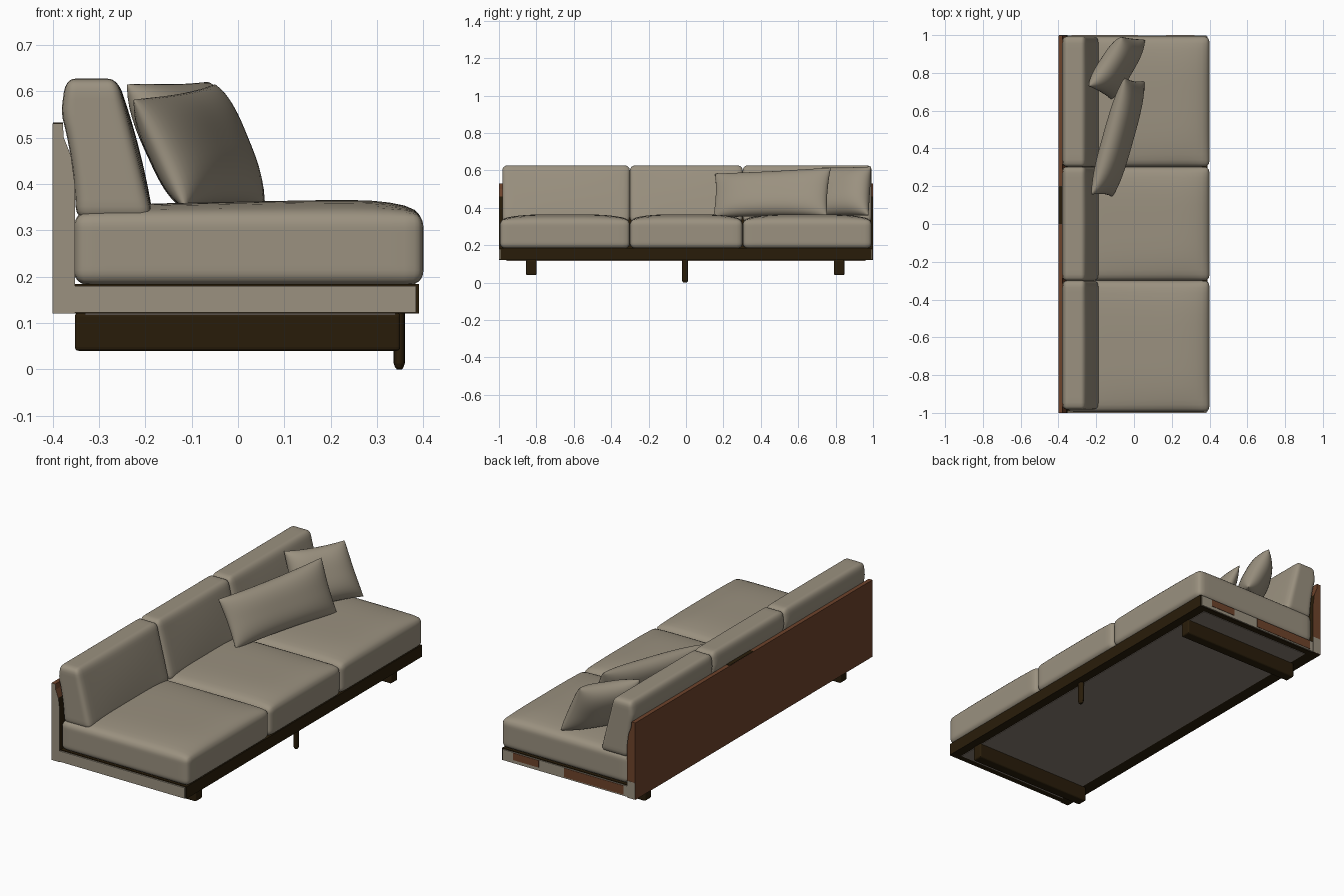
import bpy, bmesh, math
from mathutils import Vector

if "Cube" in bpy.data.objects:
    bpy.data.objects.remove(bpy.data.objects["Cube"])


def material(name, rgb):
    m = bpy.data.materials.new(name)
    m.diffuse_color = (*rgb, 1)
    m.use_nodes = True
    m.node_tree.nodes["Principled BSDF"].inputs["Base Color"].default_value = m.diffuse_color
    return m


TAN = material("tan_fabric", (0.325, 0.283, 0.214))
DARK = material("dark_wood", (0.022, 0.012, 0.003))
RED = material("red_brown_wood", (0.155, 0.056, 0.024))
GREY = material("grey_underside", (0.25, 0.21, 0.172))


def finish(bm, name, mats, smooth=False):
    bmesh.ops.recalc_face_normals(bm, faces=bm.faces)
    me = bpy.data.meshes.new(name)
    for f in bm.faces:
        f.smooth = smooth
    bm.to_mesh(me)
    bm.free()
    for m in mats:
        me.materials.append(m)
    ob = bpy.data.objects.new(name, me)
    bpy.context.collection.objects.link(ob)
    return ob


def box(name, x, y, z, mat, bevel=0.0):
    bm = bmesh.new()
    bmesh.ops.create_cube(bm, size=1)
    for v in bm.verts:
        v.co = [a + (c + 0.5) * (b - a) for c, (a, b) in zip(v.co, (x, y, z))]
    if bevel:
        bmesh.ops.bevel(bm, geom=bm.edges[:], offset=bevel, segments=3,
                        profile=0.5, affect='EDGES')
    return finish(bm, name, [mat])


def cushion(name, x, y, z, r, shape):
    """Rounded box with a dense grid, then reshaped by shape(u, v, w, point)."""
    bm = bmesh.new()
    bmesh.ops.create_cube(bm, size=2)
    bmesh.ops.subdivide_edges(bm, edges=bm.edges[:], cuts=19, use_grid_fill=True)
    rng = (x, y, z)
    for v in bm.verts:
        uvw = [math.sin(c * math.pi / 2) for c in v.co]
        p = Vector([(a + b) / 2 + c * (b - a) / 2 for c, (a, b) in zip(uvw, rng)])
        q = Vector([min(max(c, a + r), b - r) for c, (a, b) in zip(p, rng)])
        p = q + (p - q).normalized() * r
        u, t, w = [(2 * c - a - b) / (b - a) for c, (a, b) in zip(p, rng)]
        v.co = shape(u, t, w, p)
    return finish(bm, name, [TAN], True)


def seat_shape(u, v, w, p):
    crown = 0.03 * max(w, 0) * (1 - v ** 4) * (1 - u ** 6) * (0.8 + 0.25 * u)
    return p + Vector((0, 0, crown))


def back_shape(u, v, w, p):
    # leaning wedge: thick at the bottom, thin at the top
    h = (w + 1) / 2
    rear = -0.35 - 0.03 * min(1, h * 1.35) ** 2 + 0.008 * max(0, h - 0.8) * 5
    front = -0.182 - 0.078 * h + 0.008 * (1 - v * v) * (1 - w * w)
    return Vector((rear + (u + 1) / 2 * (front - rear), p.y, p.z))


# seat and back cushions
SPANS = ((-0.995, -0.300), (-0.300, 0.303), (0.303, 0.993))
for i, span in enumerate(SPANS):
    cushion(f"seat_cushion_{i + 1}", (-0.354, 0.4), span, (0.182, 0.338), 0.03, seat_shape)
    lo, hi = span
    cushion(f"back_cushion_{i + 1}", (-0.35, -0.19), (max(lo, -0.982), hi),
            (0.322, 0.627), 0.028, back_shape)


def pillow(name, corners, thick):
    """Corners: bottom near, bottom far, top far, top near."""
    a, b, c, d = [Vector(p) for p in corners]
    n = (b - a).cross(d - a).normalized()
    bm = bmesh.new()
    for side in (1, -1):
        grid = bmesh.ops.create_grid(bm, x_segments=24, y_segments=24, size=1)
        for v in grid["verts"]:
            s, t = [math.sin(k * math.pi / 2) for k in v.co.xy]
            bulge = max(0, (1 - abs(s) ** 3) * (1 - abs(t) ** 3)) ** 0.5 * thick / 2
            # edges pull in between the corners
            s2 = s * (1 - 0.03 * (1 - t * t))
            t2 = t * (1 - 0.06 * (1 - s * s))
            f, g = (s2 + 1) / 2, (t2 + 1) / 2
            p = a.lerp(b, f).lerp(d.lerp(c, f), g)
            v.co = p + n * bulge * side
    bmesh.ops.remove_doubles(bm, verts=bm.verts[:], dist=0.0004)
    finish(bm, name, [TAN], True)


# loose pillows
pillow("long_pillow", ((-0.115, 0.145, 0.35), (0.055, 0.755, 0.355),
                       (-0.05, 0.775, 0.615), (-0.225, 0.155, 0.582)), 0.125)
pillow("corner_pillow", ((-0.12, 0.66, 0.35), (0.058, 0.975, 0.36),
                         (-0.065, 0.99, 0.62), (-0.24, 0.73, 0.615)), 0.135)

# base frame with dark front, tan end boards and grey underside
box("base_frame", (-0.352, 0.39), (-0.992, 0.992), (0.12, 0.184), DARK)
box("near_end_board", (-0.352, 0.384), (-1.0, -0.992), (0.123, 0.18), TAN)
box("far_end_board", (-0.352, 0.384), (0.992, 0.998), (0.123, 0.18), TAN)
for i, (x0, x1, z0) in enumerate(((0.17, 0.32, 0.14), (-0.33, 0.02, 0.13))):
    box(f"far_end_patch_{i + 1}", (x0, x1), (0.997, 1.0), (z0, 0.178), RED)
box("underside_panel", (-0.33, 0.34), (-0.96, 0.96), (0.117, 0.122), GREY)

# back panel: profile thins towards the top
bm = bmesh.new()
profile = ((-0.4, 0.12), (-0.352, 0.12), (-0.352, 0.4), (-0.36, 0.46),
           (-0.376, 0.5), (-0.378, 0.53), (-0.4, 0.53))
face = bm.faces.new([bm.verts.new((x, -1, z)) for x, z in profile])
ext = bmesh.ops.extrude_face_region(bm, geom=[face])
bmesh.ops.translate(bm, vec=(0, 1.999, 0),
                    verts=[g for g in ext["geom"] if isinstance(g, bmesh.types.BMVert)])
panel = finish(bm, "back_panel", [RED, TAN, DARK])
for f in panel.data.polygons:
    if f.normal.y < -0.9:
        f.material_index = 1
    elif f.normal.z < -0.9 or (f.normal.x > 0.5 and f.center.z < 0.45):
        f.material_index = 2  # underside and hidden inner face
box("back_panel_far_patch", (-0.398, -0.352), (0.997, 1.0), (0.122, 0.21), TAN)
box("back_panel_top_patch", (-0.399, -0.378), (0.0, 0.2), (0.529, 0.532), DARK)

# sled legs
for name, y in (("near_sled_leg", -0.827), ("far_sled_leg", 0.819)):
    box(name, (-0.352, 0.35), (y - 0.028, y + 0.028), (0.04, 0.122), DARK, 0.008)

# slim centre leg with a rounded foot
bm = bmesh.new()
rings = ((0.0, 0.45), (0.004, 0.75), (0.013, 1.0), (0.122, 1.0))
N = 16
loops = [[bm.verts.new((0.348 + 0.012 * k * math.cos(2 * math.pi * j / N),
                        -0.005 + 0.017 * k * math.sin(2 * math.pi * j / N), z))
          for j in range(N)] for z, k in rings]
for l0, l1 in zip(loops, loops[1:]):
    for j in range(N):
        bm.faces.new((l0[j], l0[(j + 1) % N], l1[(j + 1) % N], l1[j]))
bm.faces.new(loops[0])
bm.faces.new(loops[-1])
finish(bm, "centre_leg", [DARK])
